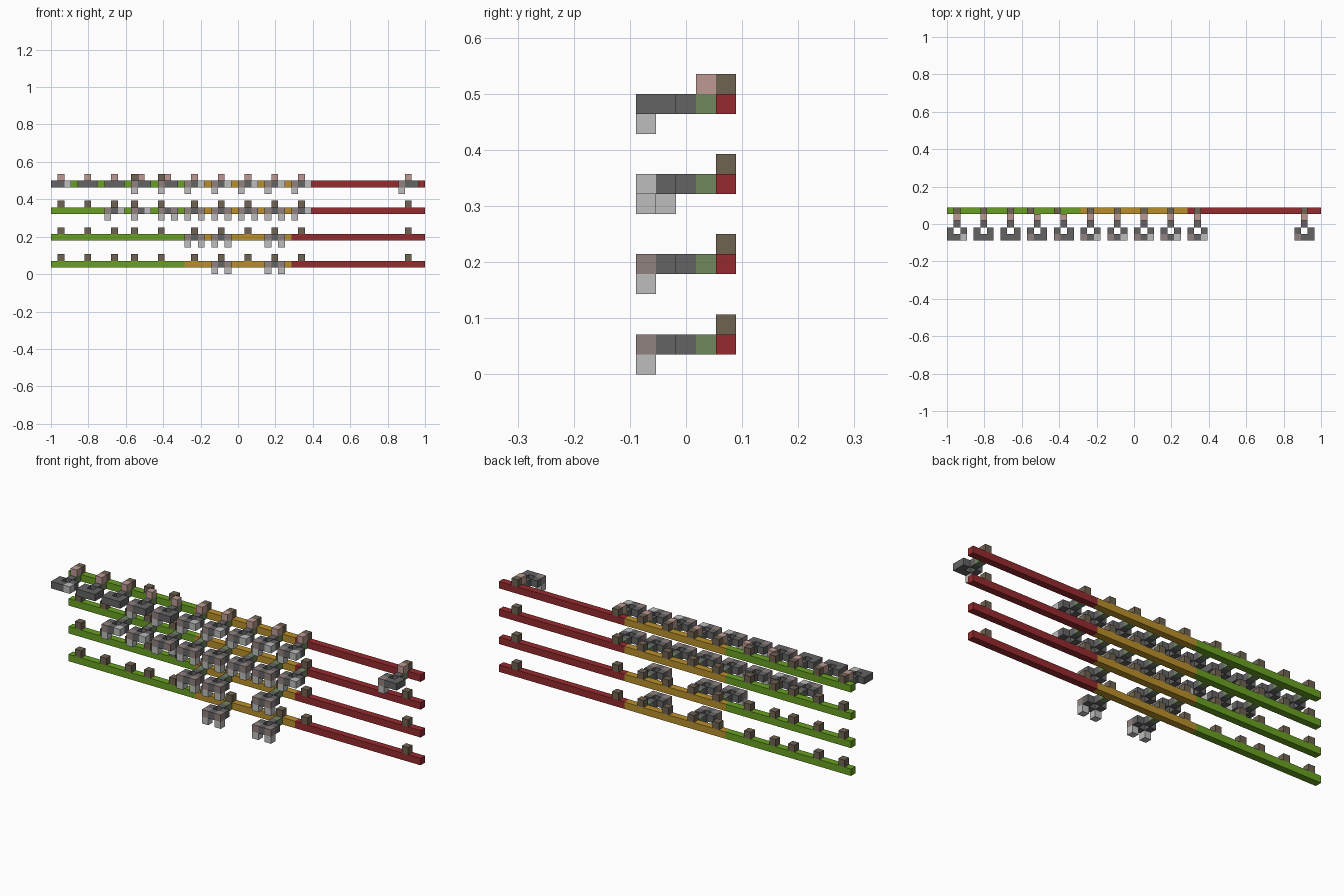
import bpy
import bmesh

cube = bpy.data.objects.get("Cube")
if cube:
    bpy.data.objects.remove(cube, do_unlink=True)

U = 2 / 56  # one block


def material(name, code):
    def linear(c):
        return c / 12.92 if c <= 0.04045 else ((c + 0.055) / 1.055) ** 2.4
    rgba = [linear(int(code[i:i + 2], 16) / 255) for i in (0, 2, 4)] + [1]
    m = bpy.data.materials.new(name)
    m.use_nodes = True
    m.diffuse_color = rgba
    m.node_tree.nodes["Principled BSDF"].inputs["Base Color"].default_value = rgba
    return m


MATS = {name: material(name, code) for name, code in {
    "green": "68A022", "gold": "B98F2B", "red": "962B2F",
    "brown": "6F6352", "pink": "BD9A93", "dark grey": "646464",
    "light grey": "BCBEBC", "olive": "71895F", "rosy grey": "918280"}.items()}


def blocks(name, cells):
    """Cells are (column, depth, level, length along x, colour)."""
    mesh = bpy.data.meshes.new(name)
    bm = bmesh.new()
    used = []
    for i, j, k, length, colour in cells:
        if colour not in used:
            used.append(colour)
        made = bmesh.ops.create_cube(bm, size=1)["verts"]
        for v in made:
            v.co.x = -1 + U * (i + length * (v.co.x + 0.5))
            v.co.y = U * (j - 2 + v.co.y)
            v.co.z = U * (k + 0.5 + v.co.z)
        for f in {f for v in made for f in v.link_faces}:
            f.material_index = used.index(colour)
    bm.to_mesh(mesh)
    bm.free()
    for colour in used:
        mesh.materials.append(MATS[colour])
    ob = bpy.data.objects.new(name, mesh)
    bpy.context.collection.objects.link(ob)


def hook(name, c, k, left, right, raised):
    """Arm with a U-shaped end; each tip is 'leg', 'inner', 'light' or 'dark'."""
    cells = [(c, 3, k, 1, "olive"), (c, 2, k, 1, "dark grey"),
             (c, 0, k, 1, "dark grey")]
    if raised:
        cells.append((c, 3, k + 1, 1, "pink"))
    for i, tip in ((c - 1, left), (c + 1, right)):
        front = {"leg": "rosy grey", "inner": "rosy grey",
                 "light": "light grey", "dark": "dark grey"}[tip]
        cells += [(i, 1, k, 1, "dark grey"), (i, 0, k, 1, front)]
        if tip in ("leg", "inner"):
            cells.append((i, 0 if tip == "leg" else 1, k - 1, 1, "light grey"))
    blocks(name, cells)


POSTS = (1, 5, 9, 12, 16, 21, 25, 29, 33, 37, 53)
BOTH = ("leg", "leg")
HALF = ("leg", "light")
PLAIN = ("dark", "dark")
HOOKS = [
    {25: BOTH, 33: BOTH},
    {21: BOTH, 25: BOTH, 33: BOTH},
    {9: HALF, 13: HALF, 17: ("leg", "inner"), 21: BOTH, 25: BOTH,
     29: BOTH, 33: BOTH, 37: HALF},
    {1: ("dark", "light"), 5: PLAIN, 9: PLAIN, 13: ("leg", "dark"),
     17: ("leg", "dark"), 21: HALF, 25: HALF, 29: HALF, 33: HALF,
     37: HALF, 53: ("leg", "dark")},
]

for row, hooks in enumerate(HOOKS):
    k = 1 + 4 * row
    # Three-coloured rail and its row of posts
    blocks(f"rail_{row + 1}", [(0, 4, k, 20, "green"), (20, 4, k, 16, "gold"),
                               (36, 4, k, 20, "red")])
    blocks(f"posts_{row + 1}", [(c, 4, k + 1, 1, "brown") for c in POSTS])
    # Hooked arms in front of the rail
    for c, (left, right) in hooks.items():
        hook(f"hook_{row + 1}_{c}", c, k, left, right, row == 3)
